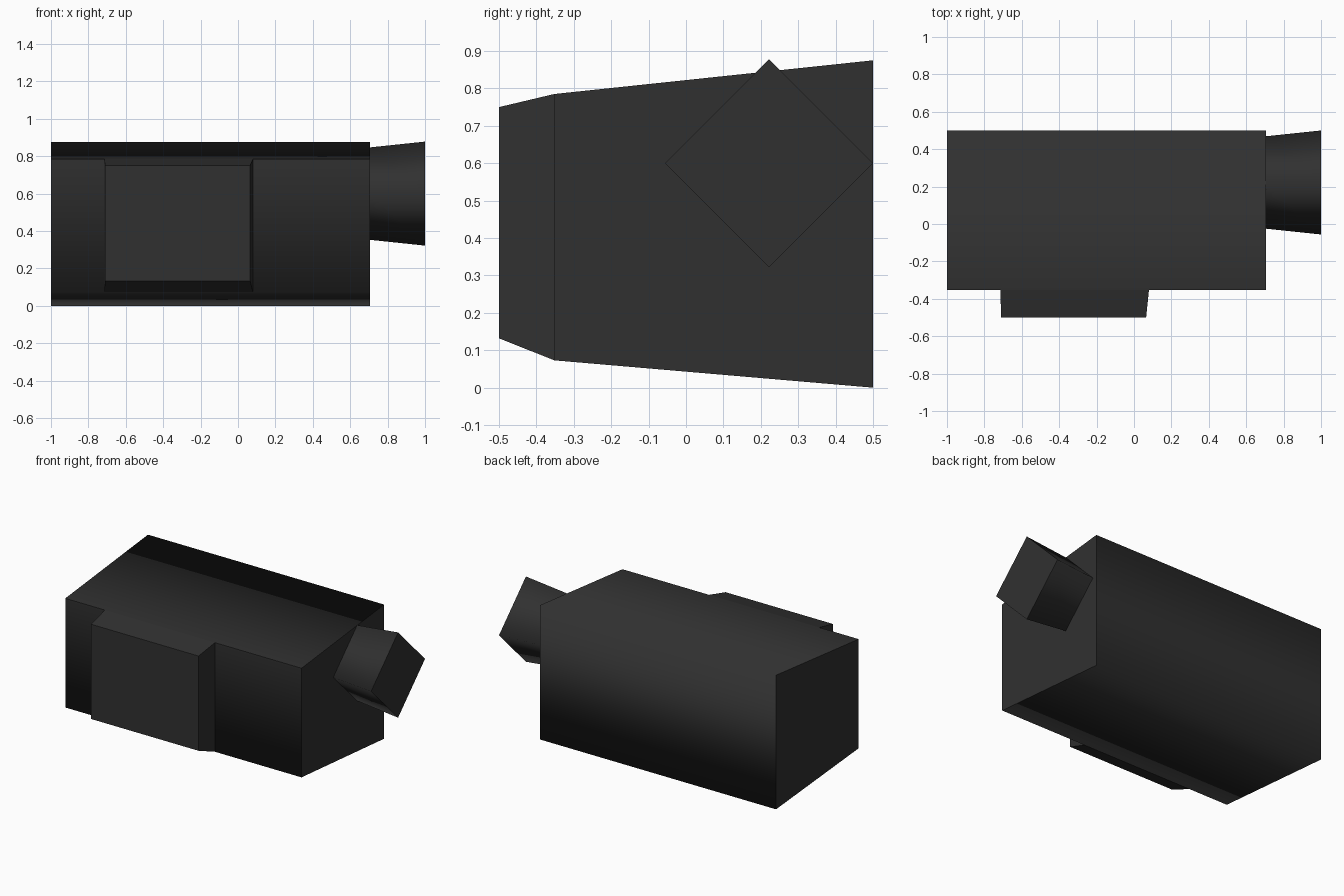
import bpy, bmesh
from mathutils import Vector

if "Cube" in bpy.data.objects:
    bpy.data.objects.remove(bpy.data.objects["Cube"])

mat = bpy.data.materials.new("charcoal")
mat.diffuse_color = (0.03, 0.03, 0.03, 1)
mat.use_nodes = True
mat.node_tree.nodes["Principled BSDF"].inputs["Base Color"].default_value = mat.diffuse_color


def loft(name, ring_a, ring_b, smooth_rule):
    """Closed block between two rings; edges passing smooth_rule stay soft."""
    bm = bmesh.new()
    a = [bm.verts.new(p) for p in ring_a]
    b = [bm.verts.new(p) for p in ring_b]
    n = len(a)
    bm.faces.new(a)
    bm.faces.new(b)
    for i in range(n):
        j = (i + 1) % n
        bm.faces.new((a[i], a[j], b[j], b[i]))
    bmesh.ops.recalc_face_normals(bm, faces=bm.faces)
    for f in bm.faces:
        f.smooth = True
    for e in bm.edges:
        e.smooth = smooth_rule(e.verts[0].co, e.verts[1].co)
    me = bpy.data.meshes.new(name)
    bm.to_mesh(me)
    bm.free()
    me.materials.append(mat)
    ob = bpy.data.objects.new(name, me)
    bpy.context.collection.objects.link(ob)
    return ob


def rect(x0, x1, z0, z1, y):
    return [Vector(p) for p in ((x0, y, z0), (x1, y, z0), (x1, y, z1), (x0, y, z1))]


def diamond(x, r, y=0.222, z=0.6):
    return [Vector(p) for p in ((x, y + r, z), (x, y, z + r), (x, y - r, z), (x, y, z - r))]


# Main body: wedge, soft along its lengthwise edges except the upper front one
def body_soft(p, q):
    lengthwise = abs(p.x - q.x) > 1
    return lengthwise and not (p.y < 0 and p.z > 0.5)


loft("body", rect(-1, 0.705, 0.073, 0.785, -0.352), rect(-1, 0.705, 0, 0.875, 0.5), body_soft)

# Front housing: tapered block, all edges crisp
loft("front_housing", rect(-0.71, 0.065, 0.132, 0.75, -0.5),
     rect(-0.715, 0.08, 0.073, 0.785, -0.352), lambda p, q: False)

# Side peg: flared square turned on its corner, soft along its length
loft("side_peg", diamond(0.705, 0.247), diamond(1, 0.278),
     lambda p, q: abs(p.x - q.x) > 0.1)
